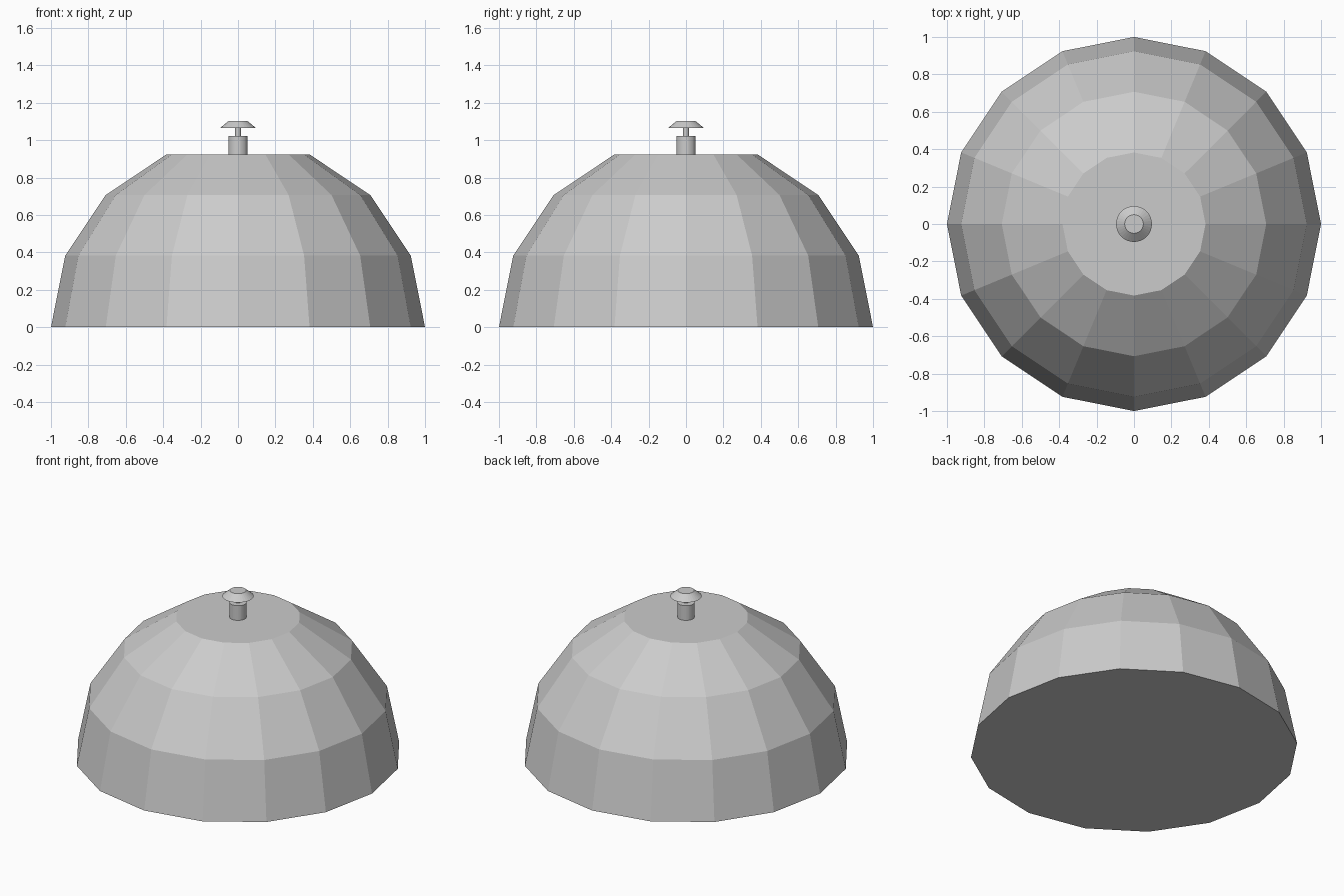
import bpy, bmesh
from math import cos, sin, radians, tau

if "Cube" in bpy.data.objects:
    bpy.data.objects.remove(bpy.data.objects["Cube"])


def lathe(name, profile, sides):
    """Closed flat-shaded solid from (radius, z) rings, capped at both ends."""
    bm = bmesh.new()
    rings = [[bm.verts.new((r * cos(tau * i / sides), r * sin(tau * i / sides), z))
              for i in range(sides)] for r, z in profile]
    for low, high in zip(rings, rings[1:]):
        for i in range(sides):
            j = (i + 1) % sides
            bm.faces.new((low[i], low[j], high[j], high[i]))
    bm.faces.new(rings[0][::-1])
    bm.faces.new(rings[-1])
    mesh = bpy.data.meshes.new(name)
    bm.to_mesh(mesh)
    bm.free()
    obj = bpy.data.objects.new(name, mesh)
    bpy.context.collection.objects.link(obj)
    return obj


# Low-poly hemisphere, cut flat one ring below its pole
dome_profile = [(cos(radians(22.5 * k)), sin(radians(22.5 * k))) for k in range(4)]
dome_top = dome_profile[-1][1]
lathe("dome", dome_profile, 16)

# Button on the roof: base, thin stem and tapered cap
lathe("button_base", [(0.052, dome_top), (0.052, 1.023)], 32)
lathe("button_stem", [(0.015, 1.023), (0.015, 1.065)], 32)
lathe("button_cap", [(0.096, 1.065), (0.05, 1.103)], 32)
